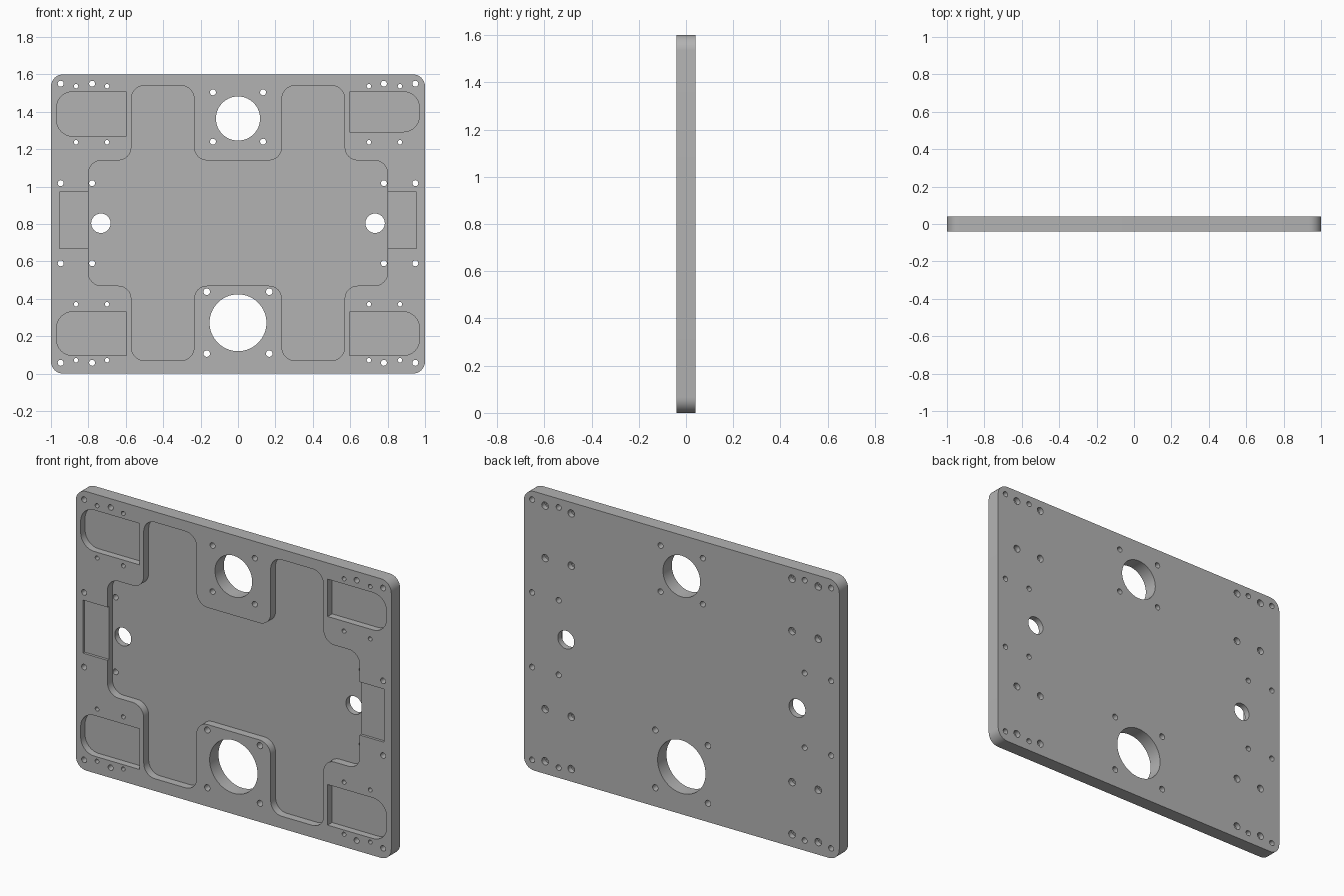
import bpy, bmesh, math
from mathutils import Vector

cube = bpy.data.objects.get("Cube")
if cube:
    bpy.data.objects.remove(cube, do_unlink=True)

FRONT, BACK = -0.04, 0.04
FLOOR = 0.005          # floor of the deep pockets
MID = 0.805            # mirror height of the pocket layout

metal = bpy.data.materials.new("machined grey")
metal.use_nodes = True
grey = (0.45, 0.45, 0.45, 1)
metal.diffuse_color = grey
metal.node_tree.nodes["Principled BSDF"].inputs["Base Color"].default_value = grey

cutters = bpy.data.collections.new("cutters")
bpy.context.scene.collection.children.link(cutters)


def rounded(corners, steps=8):
    """Turn (x, z, radius) corners into an outline with filleted corners."""
    out = []
    for i, (x, z, r) in enumerate(corners):
        p = Vector((x, z))
        if r == 0:
            out.append(p)
            continue
        a = (Vector(corners[i - 1][:2]) - p).normalized()
        b = (Vector(corners[(i + 1) % len(corners)][:2]) - p).normalized()
        centre = p + (a + b) * r
        for k in range(steps + 1):
            t = k / steps * math.pi / 2
            out.append(centre - b * r * math.cos(t) - a * r * math.sin(t))
    return out


def circle(x, z, r, n=32):
    return [Vector((x + r * math.cos(k * math.tau / n), z + r * math.sin(k * math.tau / n)))
            for k in range(n)]


def prism(name, outline, y0, y1, cutter=True):
    """Extrude an outline in the x-z plane from y0 to y1."""
    bm = bmesh.new()
    face = bm.faces.new([bm.verts.new((p.x, y0, p.y)) for p in outline])
    ext = bmesh.ops.extrude_face_region(bm, geom=[face])["geom"]
    bmesh.ops.translate(bm, vec=(0, y1 - y0, 0),
                        verts=[v for v in ext if isinstance(v, bmesh.types.BMVert)])
    bmesh.ops.recalc_face_normals(bm, faces=bm.faces)
    mesh = bpy.data.meshes.new(name)
    bm.to_mesh(mesh)
    bm.free()
    mesh.materials.append(metal)
    obj = bpy.data.objects.new(name, mesh)
    (cutters if cutter else bpy.context.scene.collection).objects.link(obj)
    obj.hide_render = cutter
    return obj


def box(x0, x1, z0, z1, r_outer=0.0):
    """Rectangle corners; the x1 side is the outer, rounded one."""
    return [(x0, z0, 0), (x1, z0, r_outer), (x1, z1, r_outer), (x0, z1, 0)]


def hole(x, z, r, n=20):
    for s in (-1, 1):
        prism("hole", circle(s * x, z, r, n), FRONT - 0.1, BACK + 0.1)


# Base plate with rounded corners
R = 0.065
plate = prism("plate", rounded([(-1, 0, R), (1, 0, R), (1, 1.6, R), (-1, 1.6, R)]),
              FRONT, BACK, cutter=False)

# Central cross-shaped pocket, one quarter mirrored to four
F = 0.07
quarter = [(0.235, 1.14, F), (0.235, 1.54, F), (0.57, 1.54, F), (0.57, 1.14, F), (0.80, 1.14, F)]
right = quarter + [(x, 2 * MID - z, r) for x, z, r in reversed(quarter)]
prism("main_pocket", rounded(right + [(-x, z, r) for x, z, r in reversed(right)]),
      FRONT - 0.1, FLOOR)

# Corner pockets and shallow side recesses
for s in (-1, 1):
    upper_bottom = 1.27 if s < 0 else 1.293
    for z0, z1 in ((0.097, 0.33), (upper_bottom, 1.507)):
        corners = [(s * x, z, r) for x, z, r in box(0.597, 0.97, z0, z1, 0.085)]
        prism("corner_pocket", rounded(corners), FRONT - 0.1, FLOOR - 0.005)
    side = [(s * x, z, r) for x, z, r in box(0.77, 0.955, 0.668, 0.972)]
    prism("side_recess", rounded(side), FRONT - 0.1, FRONT + 0.015)

# Large bores and the side holes
prism("upper_bore", circle(0, 1.364, 0.118, 64), FRONT - 0.1, BACK + 0.1)
prism("lower_bore", circle(0, 0.272, 0.152, 64), FRONT - 0.1, BACK + 0.1)
hole(0.733, 0.804, 0.052, 40)

# Bolt holes around the bores
for x, r, heights in ((0.134, 0.016, (1.504, 1.24)), (0.167, 0.0175, (0.438, 0.107))):
    for z in heights:
        hole(x, z, r)

# Mounting holes along both sides
for x in (0.948, 0.78):
    for z in (0.058, 0.59, 1.018, 1.55):
        hole(x, z, 0.016)

# Screw holes with a wider bore at the back
for x in (0.866, 0.70):
    for z in (0.072, 0.371, 1.237, 1.537):
        hole(x, z, 0.012)
        for s in (-1, 1):
            prism("counterbore", circle(s * x, z, 0.021, 20), BACK - 0.03, BACK + 0.1)

# Cut everything from the plate
mod = plate.modifiers.new("cut", "BOOLEAN")
mod.operation = "DIFFERENCE"
mod.operand_type = "COLLECTION"
mod.collection = cutters
mod.solver = "EXACT"
mod.use_self = True
bpy.context.view_layer.objects.active = plate
plate.select_set(True)
bpy.ops.object.modifier_apply(modifier=mod.name)
for obj in list(cutters.objects):
    bpy.data.objects.remove(obj, do_unlink=True)
bpy.data.collections.remove(cutters)
bpy.ops.object.shade_smooth_by_angle(angle=math.radians(30))
